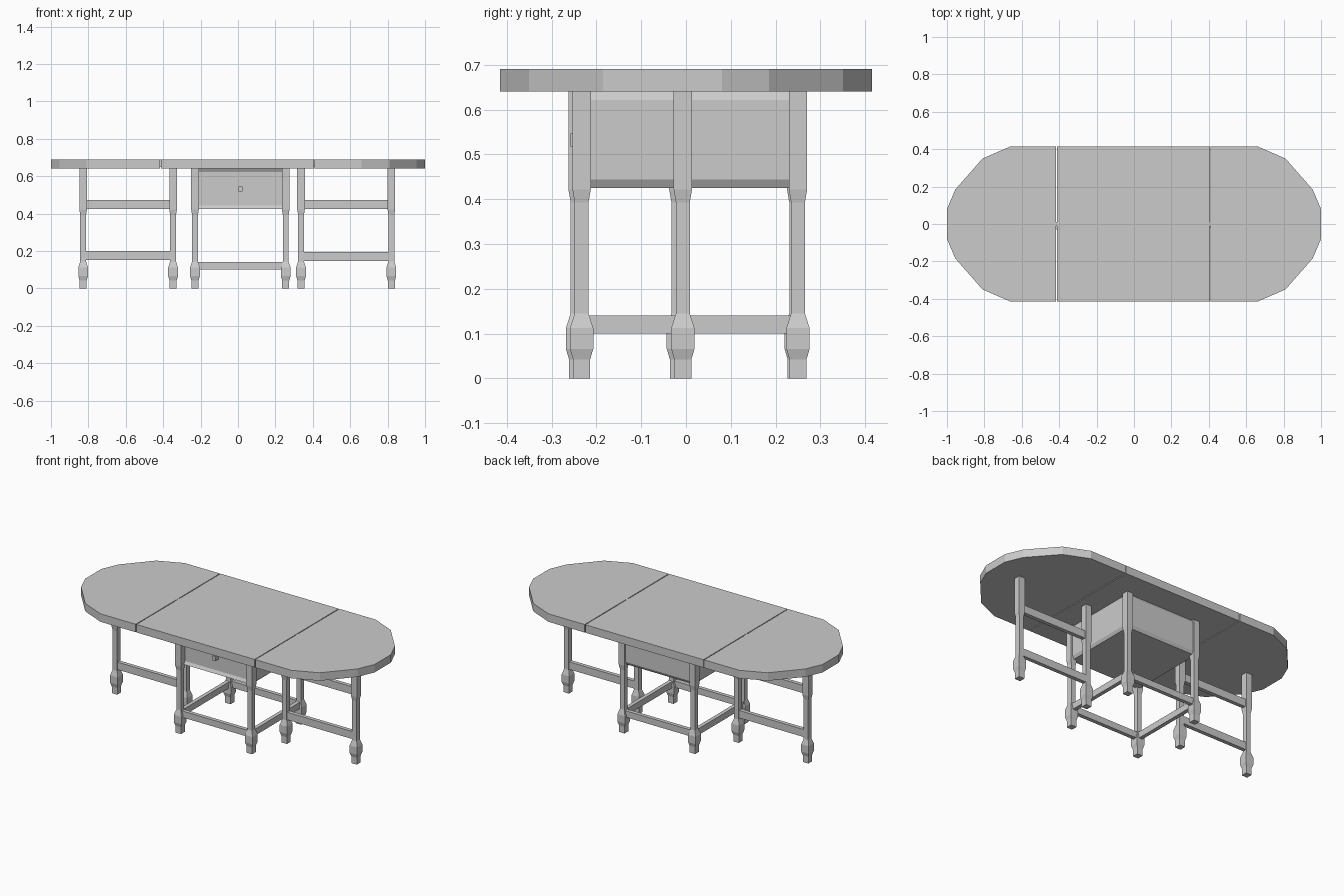
import bpy, bmesh
from mathutils import Vector

if "Cube" in bpy.data.objects:
    bpy.data.objects.remove(bpy.data.objects["Cube"])


def add_mesh(name, verts, faces):
    me = bpy.data.meshes.new(name)
    me.from_pydata(verts, [], faces)
    bm = bmesh.new()
    bm.from_mesh(me)
    bmesh.ops.recalc_face_normals(bm, faces=bm.faces)
    bm.to_mesh(me)
    bm.free()
    ob = bpy.data.objects.new(name, me)
    bpy.context.collection.objects.link(ob)
    return ob


def slab(name, outline, z0, z1):
    n = len(outline)
    verts = [(x, y, z) for z in (z0, z1) for x, y in outline]
    faces = [tuple(range(n)), tuple(range(n, 2 * n))]
    faces += [(i, (i + 1) % n, n + (i + 1) % n, n + i) for i in range(n)]
    return add_mesh(name, verts, faces)


def box(name, x0, x1, y0, y1, z0, z1):
    return slab(name, [(x0, y0), (x1, y0), (x1, y1), (x0, y1)], z0, z1)


# Square leg: stacked sections of (height, half width)
LEG = [(0, .019), (.042, .019), (.066, .026), (.112, .026), (.145, .0155),
       (.393, .0155), (.422, .0205), (.64, .0205)]


def leg(name, x, y):
    verts, faces = [], []
    for z, h in LEG:
        verts += [(x - h, y - h, z), (x + h, y - h, z), (x + h, y + h, z), (x - h, y + h, z)]
    for k in range(0, 4 * (len(LEG) - 1), 4):
        faces += [(k + i, k + (i + 1) % 4, k + 4 + (i + 1) % 4, k + 4 + i) for i in range(4)]
    e = len(verts)
    faces += [(0, 1, 2, 3), (e - 4, e - 3, e - 2, e - 1)]
    add_mesh(name, verts, faces)


# Table top: centre board and two faceted leaves
Z0, Z1, W = .64, .69, .415
box("top_centre", -.411, .405, -W, W, Z0, Z1)
arc = [(.66, W), (.81, .35), (.955, .185), (1, .08)]
for side, sx, seam in (("left", -1, .416), ("right", 1, .41)):
    half = [(seam, W)] + arc
    pts = half + [(x, -y) for x, y in reversed(half)]
    slab("leaf_" + side, [(sx * x, y) for x, y in pts], Z0, Z1)
    xs = sx * .412
    box("hinge_" + side, xs - .006, xs + .006, -.012, .012, .65, .689)

# Centre frame legs and stretchers
XL, XR, YB = -.23, .255, .25
leg("front_left_leg", XL, -.242)
leg("front_right_leg", XR, -.233)
leg("back_left_leg", XL, YB - .004)
leg("back_right_leg", XR, YB)
t = .012
for nm, y in (("front", -.237), ("back", YB)):
    box(nm + "_stretcher", XL, XR, y - t, y + t, .1, .14)
for nm, x in (("left", XL), ("right", XR)):
    box(nm + "_stretcher", x - t, x + t, -.237, YB, .1, .14)

# Drawer box with raised side panels and a recessed front
case = box("drawer_case", XL, XR, -.235, YB, .425, .64)
bm = bmesh.new()
bm.from_mesh(case.data)
bm.normal_update()
for f in [f for f in bm.faces if abs(f.normal.z) < .5]:
    depth = -.01 if f.normal.y < -.5 else .01
    bmesh.ops.inset_region(bm, faces=[f], thickness=.026, depth=depth)
bm.to_mesh(case.data)
bm.free()
box("drawer_knob", .004, .024, -.258, -.22, .518, .546)

# Gate legs with two rails each
for side, xa, xb, y, low in (("left", -.828, -.347, -.017, .153), ("right", .337, .82, -.007, .148)):
    leg("gate_leg_a_" + side, xa, y)
    leg("gate_leg_b_" + side, xb, y)
    box("gate_lower_rail_" + side, xa, xb, y - t, y + t, low, low + .047)
    box("gate_upper_rail_" + side, xa, xb, y - t, y + t, .426, .474)
